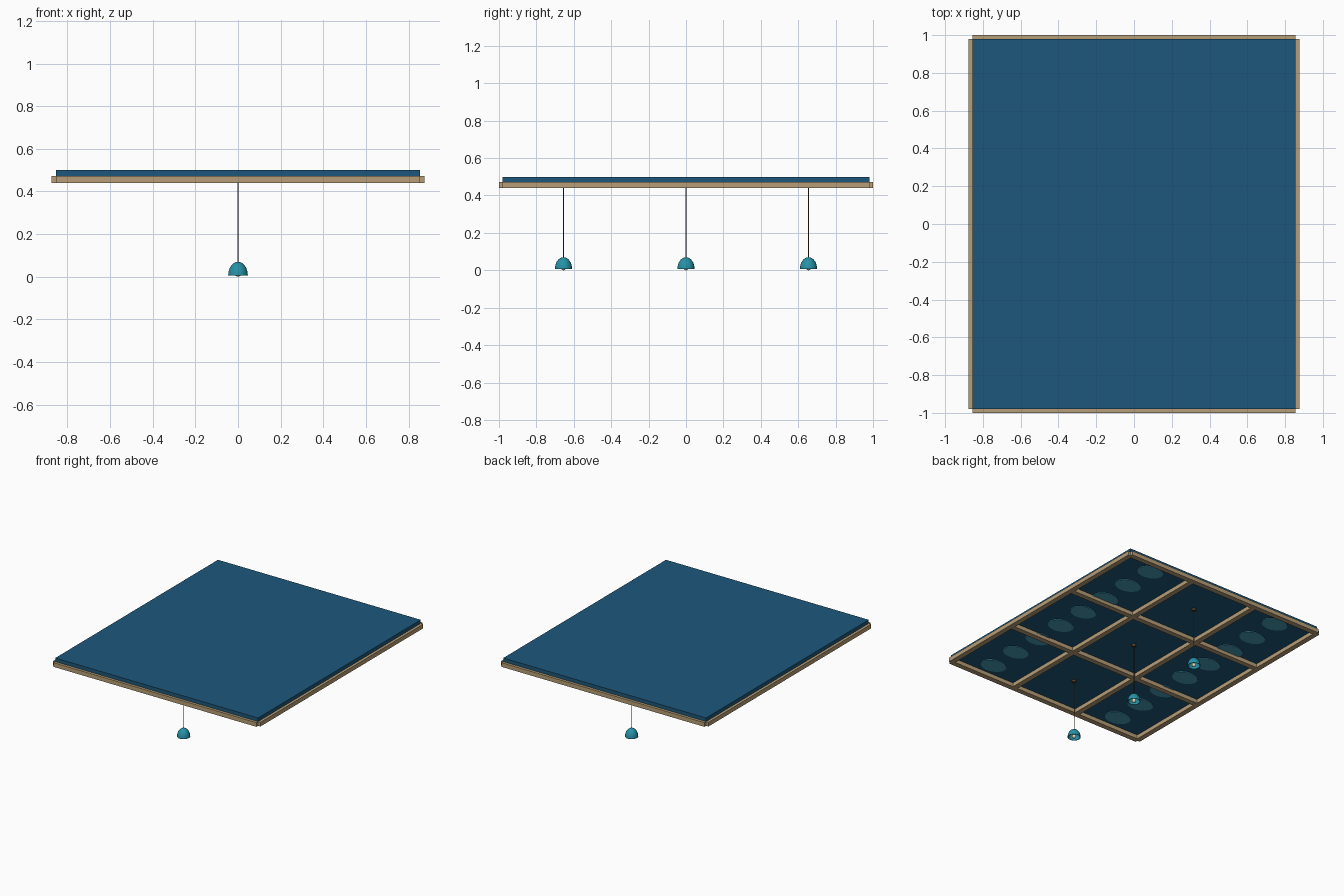
import bpy, bmesh
from math import cos, sin, pi

cube = bpy.data.objects.get("Cube")
if cube:
    bpy.data.objects.remove(cube, do_unlink=True)


def material(name, srgb):
    rgba = [(c / 255) ** 2.2 for c in srgb] + [1]
    m = bpy.data.materials.new(name)
    m.use_nodes = True
    m.diffuse_color = rgba
    m.node_tree.nodes["Principled BSDF"].inputs["Base Color"].default_value = rgba
    return m


BLUE = material("deep blue", (34, 88, 122))
WOOD = material("tan wood", (182, 157, 118))
DARK = material("dark brown", (92, 66, 42))
TEAL = material("lamp teal", (42, 145, 165))
PALE = material("pale teal", (70, 155, 180))
WARM = material("warm white", (240, 228, 200))


def finish(name, bm, mat, smooth=False):
    bmesh.ops.recalc_face_normals(bm, faces=bm.faces)
    mesh = bpy.data.meshes.new(name)
    bm.to_mesh(mesh)
    bm.free()
    mesh.materials.append(mat)
    ob = bpy.data.objects.new(name, mesh)
    bpy.context.collection.objects.link(ob)
    if smooth:
        bpy.ops.object.select_all(action='DESELECT')
        ob.select_set(True)
        bpy.context.view_layer.objects.active = ob
        bpy.ops.object.shade_smooth_by_angle()
    return ob


def box(name, centre, size, mat):
    bm = bmesh.new()
    bmesh.ops.create_cube(bm, size=1)
    bmesh.ops.scale(bm, vec=size, verts=bm.verts)
    bmesh.ops.translate(bm, vec=centre, verts=bm.verts)
    return finish(name, bm, mat)


def cylinder(name, x, y, z0, z1, radius, mat, sides=16, stretch=1):
    bm = bmesh.new()
    bmesh.ops.create_cone(bm, cap_ends=True, segments=sides, radius1=radius,
                          radius2=radius, depth=z1 - z0)
    bmesh.ops.scale(bm, vec=(stretch, 1, 1), verts=bm.verts)
    bmesh.ops.translate(bm, vec=(x, y, (z0 + z1) / 2), verts=bm.verts)
    return finish(name, bm, mat, True)


def lathe(name, y, profile, mat):
    bm = bmesh.new()
    verts = [bm.verts.new((r, y, z)) for r, z in profile]
    edges = [bm.edges.new(pair) for pair in zip(verts, verts[1:])]
    bmesh.ops.spin(bm, geom=verts + edges, cent=(0, y, 0), axis=(0, 0, 1),
                   angle=2 * pi, steps=32)
    bmesh.ops.remove_doubles(bm, verts=bm.verts, dist=0.0002)
    return finish(name, bm, mat, True)


HX, HY = 0.855, 0.98          # half size of the panel
BEAM, BEAM_Z, BEAM_H = 0.04, 0.456, 0.032

# Ceiling panel
box("ceiling_panel", (0, 0, 0.485), (2 * HX, 2 * HY, 0.03), BLUE)

# Grid of beams: the outer ones straddle the panel edge
for i, t in enumerate((-1, -1 / 3, 1 / 3, 1)):
    box(f"long_beam_{i}", (t * HX, 0, BEAM_Z), (BEAM, 2 * HY, BEAM_H), WOOD)
    box(f"cross_beam_{i}", (0, t * HY, BEAM_Z), (2 * HX, BEAM, BEAM_H), WOOD)

# Oval plates on the underside, in two rows
step = 2 * HY / 8
for side, x in (("left", HX * 2 / 3), ("right", -HX * 2 / 3)):
    for i in range(8):
        cylinder(f"oval_{side}_{i}", x, (i - 3.5) * step, 0.465, 0.472,
                 0.075, PALE, 32, 1.33)

# Hanging lamps along the middle
R, BASE, TOP, WALL = 0.046, 0.007, 0.07, 0.004
arc = [i / 8 * pi / 2 for i in range(9)]
outer = [(R * cos(a), BASE + (TOP - BASE) * sin(a)) for a in arc]
inner = [((R - WALL) * cos(a), BASE + (TOP - BASE - WALL) * sin(a)) for a in arc]
for i, y in enumerate((-0.655, 0, 0.655)):
    cylinder(f"canopy_{i}", 0, y, 0.452, 0.472, 0.014, DARK)
    cylinder(f"cord_{i}", 0, y, 0.06, 0.46, 0.002, DARK, 8)
    lathe(f"lamp_shade_{i}", y, outer[::-1] + inner, TEAL)
    cylinder(f"socket_{i}", 0, y, 0.025, 0.066, 0.008, DARK)
    bm = bmesh.new()
    bmesh.ops.create_uvsphere(bm, u_segments=16, v_segments=10, radius=0.015)
    bmesh.ops.translate(bm, vec=(0, y, 0.015), verts=bm.verts)
    finish(f"bulb_{i}", bm, WARM, True)
